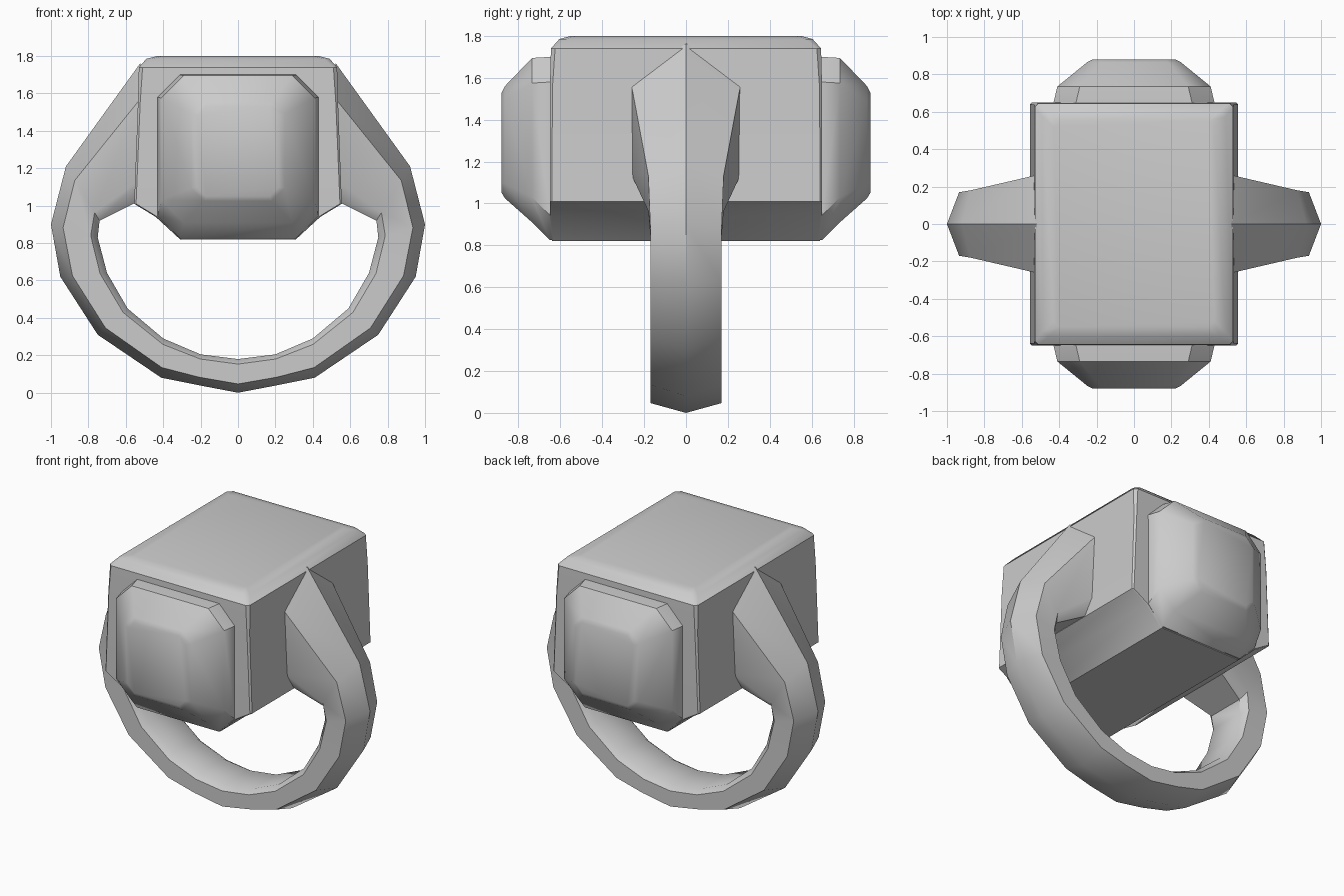
import bpy, bmesh, math

if "Cube" in bpy.data.objects:
    bpy.data.objects.remove(bpy.data.objects["Cube"])

metal = bpy.data.materials.new("plain grey")
metal.diffuse_color = (0.6, 0.6, 0.6, 1)
metal.use_nodes = True
metal.node_tree.nodes["Principled BSDF"].inputs["Base Color"].default_value = metal.diffuse_color


def loft(name, sections, angle):
    """Skin a list of equal-length point loops and cap both ends."""
    bm = bmesh.new()
    loops = [[bm.verts.new(p) for p in s] for s in sections]
    n = len(loops[0])
    for a, b in zip(loops, loops[1:]):
        for i in range(n):
            j = (i + 1) % n
            bm.faces.new((a[i], a[j], b[j], b[i]))
    bm.faces.new(loops[0])
    bm.faces.new(loops[-1])
    bmesh.ops.recalc_face_normals(bm, faces=bm.faces)
    mesh = bpy.data.meshes.new(name)
    bm.to_mesh(mesh)
    bm.free()
    mesh.materials.append(metal)
    ob = bpy.data.objects.new(name, mesh)
    bpy.context.collection.objects.link(ob)
    bpy.ops.object.select_all(action='DESELECT')
    ob.select_set(True)
    bpy.context.view_layer.objects.active = ob
    bpy.ops.object.shade_smooth_by_angle(angle=math.radians(angle))
    return ob


def octagon(hx, hy, c):
    """Rectangle with cut corners, as 2D points."""
    return [(hx - c, -hy), (hx, -hy + c), (hx, hy - c), (hx - c, hy),
            (-hx + c, hy), (-hx, hy - c), (-hx, -hy + c), (-hx + c, -hy)]


# Head block: z, half width, half depth, corner cut
levels = [(0.82, 0.31, 0.64, 0.01), (0.94, 0.44, 0.65, 0.01), (1.01, 0.555, 0.65, 0.01),
          (1.55, 0.535, 0.65, 0.012), (1.74, 0.53, 0.645, 0.02),
          (1.785, 0.49, 0.605, 0.03), (1.80, 0.43, 0.55, 0.03)]
loft("head_block", [[(x, y, z) for x, y in octagon(hx, hy, c)]
                    for z, hx, hy, c in levels], 35)

# Front and back bosses: y, half width, bottom, top, corner cut
steps = [(0.60, 0.43, 0.822, 1.70, 0.12), (0.65, 0.43, 0.825, 1.70, 0.12),
         (0.735, 0.41, 0.91, 1.695, 0.12), (0.865, 0.25, 1.025, 1.56, 0.07),
         (0.88, 0.22, 1.05, 1.53, 0.05)]
for name, s in (("front_boss", -1), ("back_boss", 1)):
    loft(name, [[(x, s * y, (lo + hi) / 2 + v)
                 for x, v in octagon(hx, (hi - lo) / 2, c)]
                for y, hx, lo, hi, c in steps], 40)

# Ring band with flared shoulders: outer x, z, inner x, z, half width
half = [(0.52, 1.765, 0.52, 1.03, 0.262), (0.92, 1.21, 0.74, 0.92, 0.18),
        (1.0, 0.90, 0.75, 0.83, 0.17), (0.95, 0.62, 0.70, 0.64, 0.17),
        (0.75, 0.31, 0.59, 0.45, 0.17), (0.41, 0.08, 0.40, 0.29, 0.17),
        (0.21, 0.04, 0.20, 0.205, 0.17), (0, 0, 0, 0.18, 0.17)]
band = half + [(-a, b, -c, d, w) for a, b, c, d, w in half[-2::-1]]
# Cross-section: share of half width, share of the way from outside to inside
shape = [(0, 0), (1, 0.26), (1, 0.85), (0.75, 1), (-0.75, 1), (-1, 0.85), (-1, 0.26)]
loft("ring_band", [[(ox + (ix - ox) * t, w * k, oz + (iz - oz) * t) for k, t in shape]
                   for ox, oz, ix, iz, w in band], 40)
